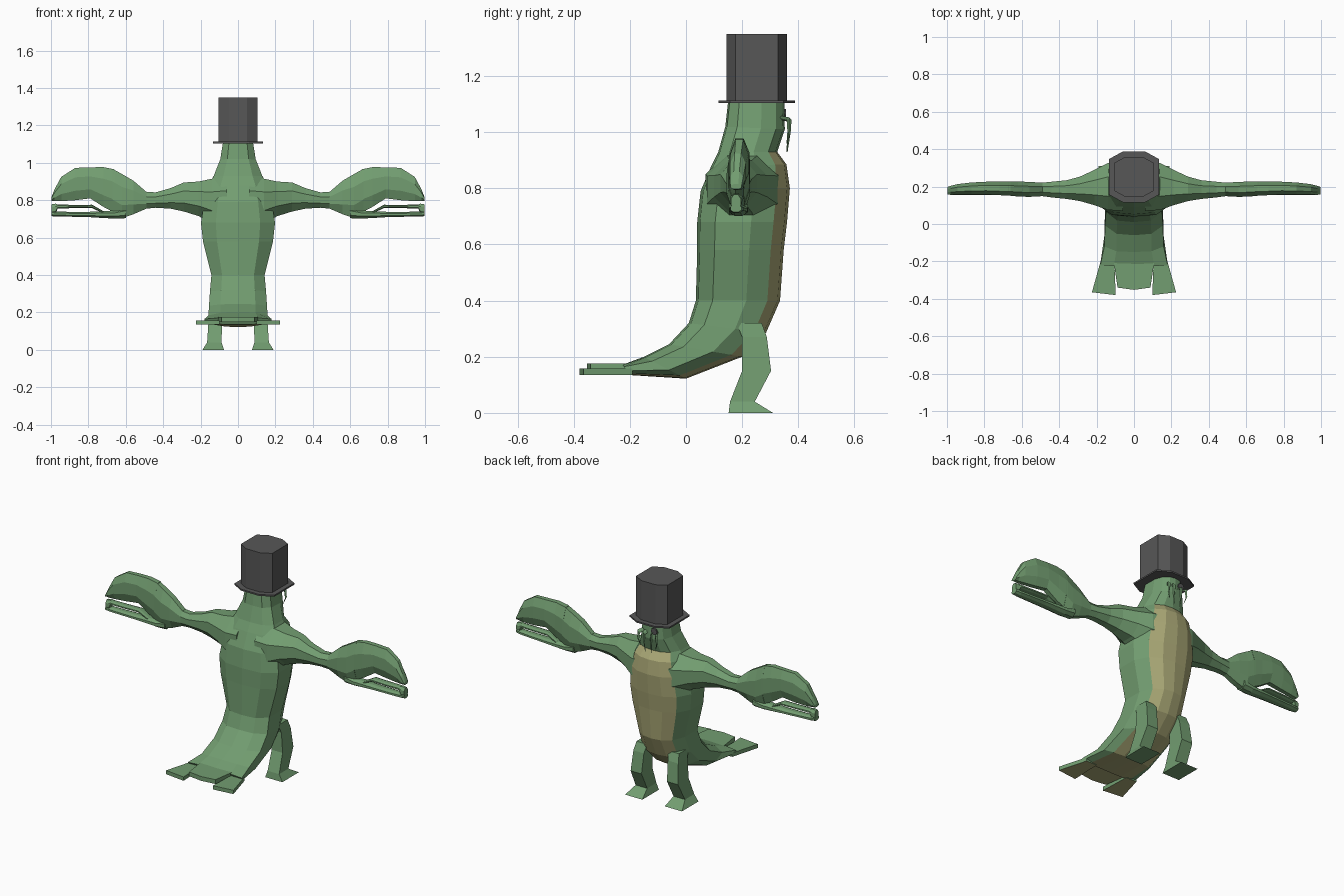
import bpy, bmesh, math
from mathutils import Vector

if "Cube" in bpy.data.objects:
    bpy.data.objects.remove(bpy.data.objects["Cube"])


def material(name, rgb):
    m = bpy.data.materials.new(name)
    m.diffuse_color = (*rgb, 1)
    m.use_nodes = True
    m.node_tree.nodes["Principled BSDF"].inputs["Base Color"].default_value = m.diffuse_color
    return m


GREEN = material("leaf green", (0.17, 0.34, 0.165))
TAN = material("belly tan", (0.40, 0.39, 0.18))
GREY = material("hat grey", (0.095, 0.095, 0.095))


def loft(name, rings, mats=(GREEN,), rule=None, mirror=False):
    """Skin a list of equal-length rings, cap both ends; rule(ring, side) -> material index."""
    bm = bmesh.new()
    vs = [[bm.verts.new(p) for p in ring] for ring in rings]
    n = len(rings[0])
    for i in range(len(rings) - 1):
        for j in range(n):
            k = (j + 1) % n
            f = bm.faces.new((vs[i][j], vs[i][k], vs[i + 1][k], vs[i + 1][j]))
            f.material_index = rule(i, j) if rule else 0
    bm.faces.new(vs[0])
    bm.faces.new(vs[-1])
    bmesh.ops.recalc_face_normals(bm, faces=bm.faces)
    me = bpy.data.meshes.new(name)
    bm.to_mesh(me)
    bm.free()
    for m in mats:
        me.materials.append(m)
    ob = bpy.data.objects.new(name, me)
    bpy.context.collection.objects.link(ob)
    if mirror:
        ob.modifiers.new("mirror", 'MIRROR').use_axis = (True, False, False)
    return ob


def plate(name, outline, z0, z1, mirror=False):
    """Flat slab with a tan underside."""
    ob = loft(name, [[(x, y, z) for x, y in outline] for z in (z0, z1)], (GREEN, TAN), None, mirror)
    for p in ob.data.polygons:
        p.material_index = 1 if p.normal.z < -0.7 else 0
    return ob


# Body, head and tail: one skin, each ring = back point, front point (y, z), half width
body_rings = [
    (.15, 1.11, .35, 1.11, .08), (.14, 1.02, .352, 1.01, .095),
    (.115, .93, .325, .93, .13), (.09, .88, .358, .885, .155),
    (.052, .79, .37, .80, .18), (.04, .68, .36, .68, .198),
    (.04, .58, .348, .58, .187), (.035, .40, .335, .40, .142),
    (.01, .32, .285, .285, .15), (-.06, .245, .20, .20, .155),
    (-.15, .20, .0, .122, .158), (-.225, .172, -.205, .135, .18)]
half = [(.6, .03), (1, .2), (1, .6), (.78, .85), (.42, .97)]
section = [(0, 0)] + half + [(0, 1)] + [(-u, v) for u, v in reversed(half)]


def body_ring(by, bz, fy, fz, w):
    b, f = Vector((0, by, bz)), Vector((0, fy, fz))
    return [b.lerp(f, v) + Vector((u * w, 0, 0)) for u, v in section]


loft("body", [body_ring(*r) for r in body_rings], (GREEN, TAN),
     lambda i, j: 1 if i >= 2 and 4 <= j <= 7 else 0)

# Tail fin lobes
plate("tail_side_lobe", [(.105, -.19), (.176, -.19), (.225, -.365), (.098, -.38)], .135, .158, True)
plate("tail_middle_lobe", [(-.11, -.19), (.11, -.19), (.088, -.34), (0, -.352), (-.088, -.34)], .15, .176)


# Arms and claws: eight-sided rings along x = (x, top, bottom, centre y, half depth)
def limb(name, rows):
    rings = []
    for x, top, bot, cy, hd in rows:
        ring = []
        for k in range(8):
            a = math.radians(22.5 + 45 * k)
            c = 1 / math.cos(math.radians(22.5))
            ring.append((x, cy + hd * c * math.cos(a),
                         (top + bot) / 2 + (top - bot) / 2 * c * math.sin(a)))
        rings.append(ring)
    return loft(name, rings, mirror=True)


limb("arm", [(.06, .93, .66, .205, .135), (.14, .915, .675, .20, .125), (.21, .90, .715, .195, .095),
             (.29, .895, .74, .188, .065), (.36, .865, .755, .184, .05), (.44, .842, .76, .184, .042),
             (.49, .845, .755, .185, .036), (.56, .905, .725, .185, .04), (.62, .94, .705, .187, .04),
             (.67, .968, .735, .19, .038)])
limb("claw_upper_jaw", [(.66, .965, .735, .19, .038), (.72, .977, .765, .19, .036),
                        (.79, .976, .81, .192, .034), (.87, .973, .80, .19, .032),
                        (.945, .925, .795, .185, .028), (.98, .86, .795, .18, .024),
                        (.998, .815, .797, .178, .02)])
limb("claw_lower_jaw", [(.60, .76, .704, .187, .034), (.66, .745, .702, .187, .034),
                        (.72, .742, .705, .187, .032), (.80, .738, .71, .185, .03),
                        (.90, .738, .712, .182, .027), (.965, .74, .712, .18, .024),
                        (.998, .742, .715, .178, .02)])
limb("claw_lower_lip", [(.72, .742, .73, .187, .022), (.78, .776, .758, .185, .024),
                        (.88, .775, .758, .182, .024), (.965, .778, .755, .18, .022),
                        (.975, .782, .725, .178, .02), (.998, .778, .725, .178, .018)])

# Legs with flared feet: (z, y back, y front, x inner, x outer)
legs = [(.32, .18, .27, .07, .142), (.27, .20, .288, .08, .15), (.15, .20, .303, .085, .158),
        (.04, .157, .245, .088, .165), (0, .152, .31, .075, .19)]
loft("leg", [[(a, y0, z), (b, y0, z), (b, y1, z), (a, y1, z)] for z, y0, y1, a, b in legs], mirror=True)


# Hat: uneven octagon crown on a thin brim
def octagon(s, z):
    q = [(.047, .107), (.105, .075)]
    pts = q[::-1] + [(-x, y) for x, y in q]
    pts = [q[1], q[0], (-.047, .107), (-.105, .075)]
    pts += [(-x, -y) for x, y in pts]
    return [(x * s, .252 + y * s, z) for x, y in pts]


loft("hat_brim", [octagon(1.27, 1.104), octagon(1.27, 1.113)], (GREY,))
loft("hat_crown", [octagon(1, 1.11), octagon(1, 1.35)], (GREY,))


# Face: dark eye disc and drooping whiskers
def disc(y, r):
    return [(-.035 + r * math.cos(k * math.pi / 4), y, 1.062 + r * math.sin(k * math.pi / 4)) for k in range(8)]


loft("eye", [disc(.348, .02), disc(.357, .02)], (GREY,))
for n, (x, low) in enumerate([(.018, .93), (.045, .96)]):
    path = [(x, .34, 1.05, .008), (x * 1.3, .368, 1.045, .008), (x * 1.4, .367, 1.0, .006), (x * 1.1, .36, low, .002)]
    loft(f"whisker_{n + 1}", [[(px - r, y, z - r), (px, y - r, z), (px + r, y, z + r), (px, y + r, z)]
                              for px, y, z, r in path], mirror=True)
